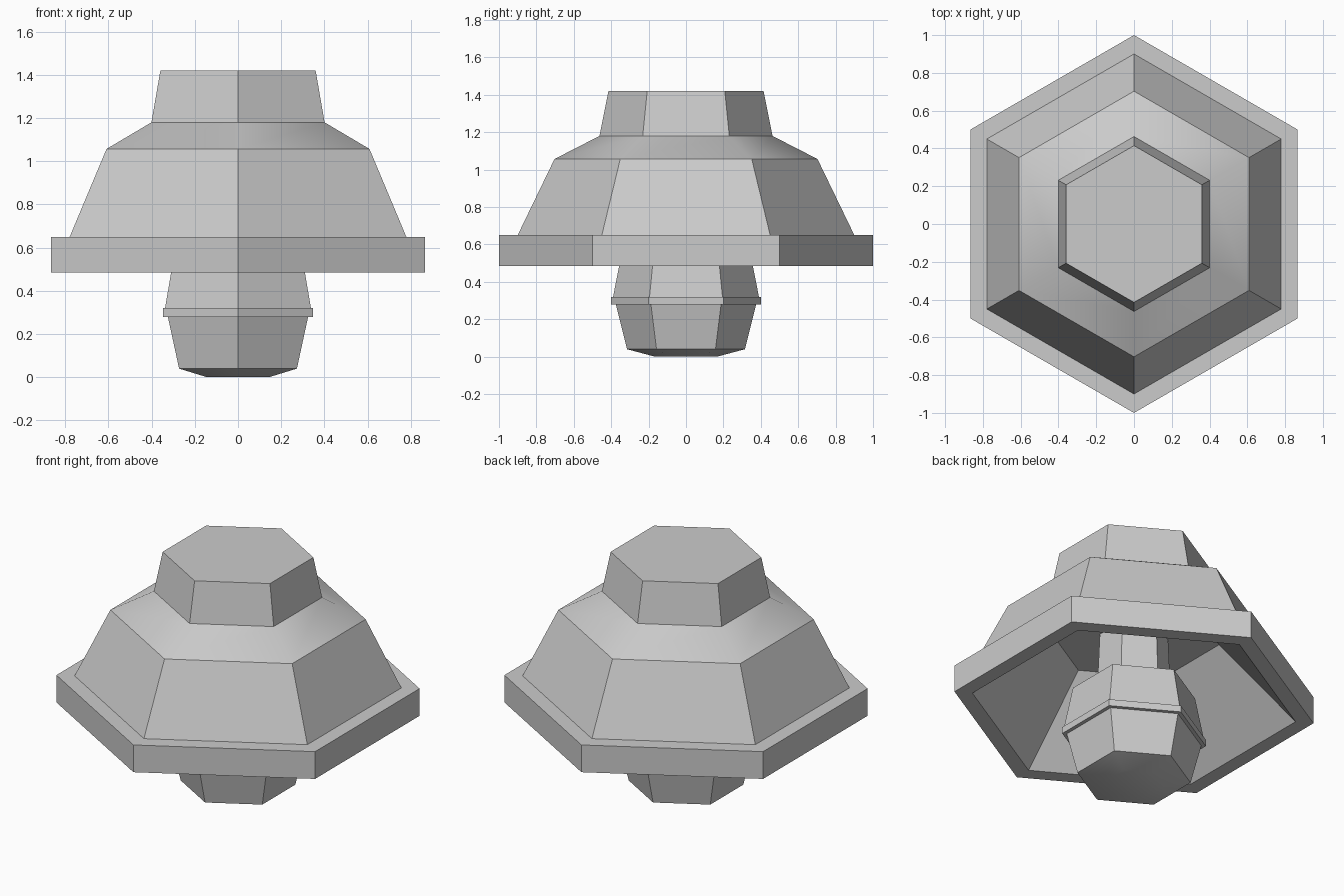
import bpy, bmesh
from math import cos, sin, pi, radians

if "Cube" in bpy.data.objects:
    bpy.data.objects.remove(bpy.data.objects["Cube"])


def hex_lathe(name, profile):
    """Stack hexagonal rings (corner radius, z) bottom to top and cap both ends."""
    bm = bmesh.new()
    rings = [[bm.verts.new((r * cos(pi / 2 + k * pi / 3), r * sin(pi / 2 + k * pi / 3), z))
              for k in range(6)] for r, z in profile]
    for a, b in zip(rings, rings[1:]):
        for k in range(6):
            n = (k + 1) % 6
            bm.faces.new((a[k], a[n], b[n], b[k]))
    bm.faces.new(rings[0][::-1])
    bm.faces.new(rings[-1])
    bmesh.ops.recalc_face_normals(bm, faces=bm.faces)
    mesh = bpy.data.meshes.new(name)
    bm.to_mesh(mesh)
    bm.free()
    obj = bpy.data.objects.new(name, mesh)
    bpy.context.collection.objects.link(obj)
    # Only the shallow shoulder and the base bevel blend smoothly
    bpy.ops.object.select_all(action='DESELECT')
    obj.select_set(True)
    bpy.context.view_layer.objects.active = obj
    bpy.ops.object.shade_smooth_by_angle(angle=radians(32))
    return obj


# Hollow shell: cavity ceiling, inner wall, rim, skirt, shoulder, crown
hex_lathe("bell_shell", [
    (0.474, 0.93), (0.90, 0.485), (1.0, 0.485), (1.0, 0.65), (0.90, 0.65),
    (0.703, 1.057), (0.463, 1.18), (0.415, 1.42)])

# Bulb hanging in the opening, with a thin raised band
hex_lathe("bulb", [
    (0.165, 0.0), (0.315, 0.04), (0.375, 0.28), (0.40, 0.28),
    (0.40, 0.32), (0.39, 0.32), (0.34, 0.575)])

# Stem from the bulb up to the cavity ceiling
hex_lathe("stem", [(0.205, 0.575), (0.19, 0.93)])
